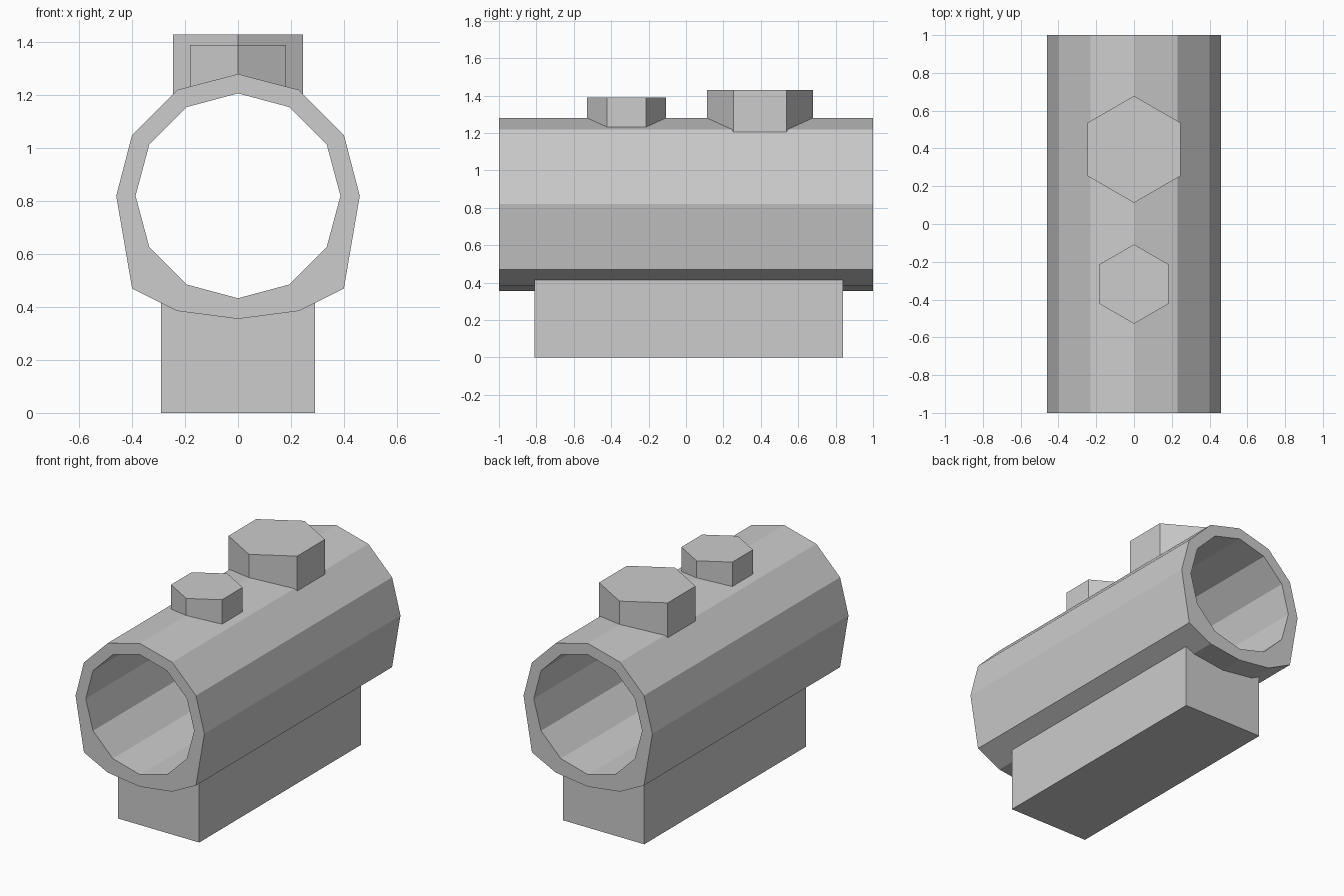
import bpy, math

cube = bpy.data.objects.get("Cube")
if cube:
    bpy.data.objects.remove(cube, do_unlink=True)

# Single plain grey
grey = bpy.data.materials.new("plain_grey")
grey.use_nodes = True
colour = (0.604, 0.604, 0.604, 1)
grey.diffuse_color = colour
grey.node_tree.nodes["Principled BSDF"].inputs["Base Color"].default_value = colour


def add_mesh(name, verts, faces):
    mesh = bpy.data.meshes.new(name)
    mesh.from_pydata(verts, [], faces)
    mesh.materials.append(grey)
    obj = bpy.data.objects.new(name, mesh)
    bpy.context.collection.objects.link(obj)
    return obj


# Hollow tube: faceted outer profile, regular twelve-sided bore
half = [(0, 1.28), (0.23, 1.22), (0.4, 1.05), (0.46, 0.82),
        (0.4, 0.47), (0.23, 0.385), (0, 0.355)]
outer = half + [(-x, z) for x, z in half[-2:0:-1]]
n = len(outer)
bore = [(0.387 * math.sin(math.tau * i / n), 0.82 + 0.387 * math.cos(math.tau * i / n))
        for i in range(n)]
rings = [(outer, -1), (outer, 1), (bore, 1), (bore, -1)]
verts = [(x, y, z) for ring, y in rings for x, z in ring]
faces = []
for r in range(4):
    a, b = r * n, (r + 1) % 4 * n
    for i in range(n):
        j = (i + 1) % n
        faces.append((a + i, b + i, b + j, a + j))
add_mesh("tube", verts, faces)


# Hexagonal bolts whose undersides fold over the tube ridge
def bolt(name, y, radius, top, side_bottom):
    pts = [(radius * math.sin(math.tau * i / 6), y + radius * math.cos(math.tau * i / 6))
           for i in range(6)]
    low = [(px, py, 1.265 if i % 3 == 0 else side_bottom) for i, (px, py) in enumerate(pts)]
    high = [(px, py, top) for px, py in pts]
    sides = [(i, i + 6, (i + 1) % 6 + 6, (i + 1) % 6) for i in range(6)]
    add_mesh(name, low + high, sides + [(11, 10, 9, 8, 7, 6), (0, 1, 2, 3), (0, 3, 4, 5)])


bolt("large_bolt", 0.395, 0.283, 1.43, 1.195)
bolt("small_bolt", -0.318, 0.21, 1.39, 1.22)

# Mounting block under the tube
corners = [(-0.29, -0.81), (0.29, -0.81), (0.29, 0.84), (-0.29, 0.84)]
block = [(x, y, z) for z in (0, 0.418) for x, y in corners]
walls = [(i, (i + 1) % 4, (i + 1) % 4 + 4, i + 4) for i in range(4)]
add_mesh("mounting_block", block, walls + [(3, 2, 1, 0), (4, 5, 6, 7)])
